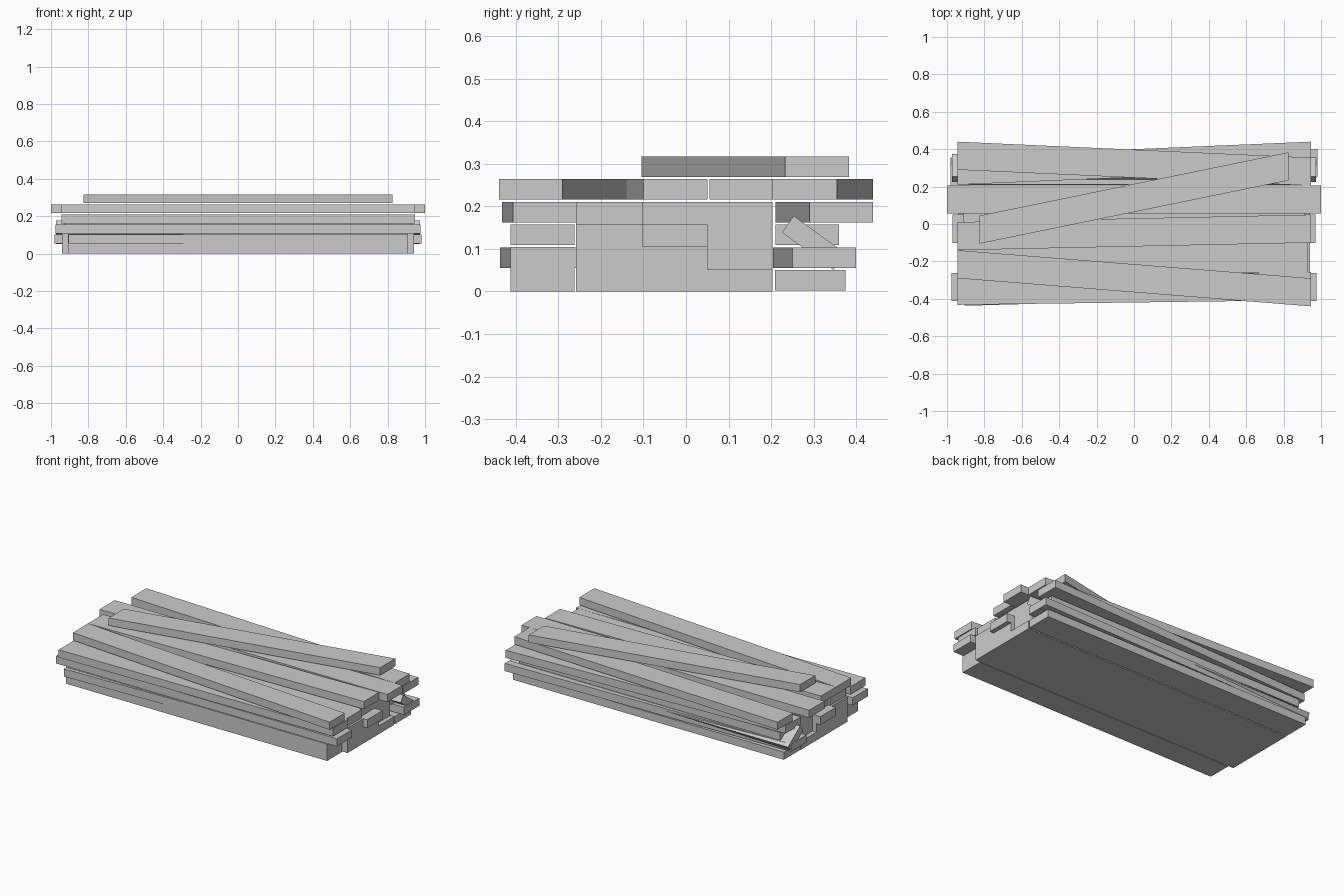
import bpy
import bmesh
from math import radians
from mathutils import Matrix

cube = bpy.data.objects.get("Cube")
if cube:
    bpy.data.objects.remove(cube, do_unlink=True)

GREY = (0.6, 0.6, 0.6, 1)
wood = bpy.data.materials.new("weathered grey")
wood.use_nodes = True
wood.diffuse_color = GREY
wood.node_tree.nodes["Principled BSDF"].inputs["Base Color"].default_value = GREY

WIDTH = 0.15
THICK = 0.048


def plank(name, half, y_left, y_right, z, width=WIDTH, thick=THICK, tilt=0):
    """Board along x; y_left / y_right are centre lines at the -x / +x ends."""
    bm = bmesh.new()
    bmesh.ops.create_cube(bm, size=1)
    bmesh.ops.scale(bm, vec=(2 * half, width, thick), verts=bm.verts)
    bmesh.ops.rotate(bm, matrix=Matrix.Rotation(radians(tilt), 3, 'X'), verts=bm.verts)
    # skew the board so that its ends stay square to the pile
    for v in bm.verts:
        v.co.y += y_left if v.co.x < 0 else y_right
        v.co.z += z
    mesh = bpy.data.meshes.new(name)
    bm.to_mesh(mesh)
    bm.free()
    mesh.materials.append(wood)
    obj = bpy.data.objects.new(name, mesh)
    bpy.context.collection.objects.link(obj)


def layer(n):
    """Centre height of the n-th layer of boards."""
    return 0.026 + 0.0535 * n


def block(name, half, y0, y1, z0, z1):
    """Boards packed tight together."""
    plank(name, half, (y0 + y1) / 2, (y0 + y1) / 2, (z0 + z1) / 2, y1 - y0, z1 - z0)


# front stack
block("front_bottom_boards", 0.908, -0.412, -0.262, 0, 0.105)
plank("front_skewed_board", 0.905, -0.362, -0.312, layer(1))
plank("front_third_board", 0.975, -0.337, -0.337, layer(2))
plank("front_fourth_board", 0.945, -0.357, -0.332, layer(3))

# tightly packed middle
block("middle_base_front", 0.942, -0.258, -0.102, 0, 0.157)
block("middle_base_centre", 0.942, -0.102, 0.05, 0, 0.105)
block("middle_base_back", 0.942, 0.05, 0.203, 0, 0.052)
block("middle_long_board", 0.97, -0.102, 0.05, 0.105, 0.157)
block("middle_back_boards", 0.915, 0.05, 0.203, 0.052, 0.21)
block("middle_upper_centre", 0.915, -0.102, 0.05, 0.157, 0.21)
block("middle_upper_front", 0.93, -0.258, -0.102, 0.157, 0.21)

# back stack
plank("back_bottom_board", 0.942, 0.292, 0.292, layer(0), 0.165)
plank("back_second_board", 0.98, 0.28, 0.325, layer(1))
plank("back_third_board", 0.905, 0.285, 0.285, layer(2))
plank("back_fourth_board", 0.945, 0.285, 0.365, layer(3))
plank("fallen_board", 0.972, 0.3, 0.3, 0.114, tilt=-36)

# loose upper layer
plank("upper_front_board", 0.945, -0.215, -0.365, layer(4))
plank("upper_centre_board", 0.945, -0.065, -0.025, layer(4))
plank("upper_straight_board", 1.0, 0.13, 0.13, layer(4))
plank("upper_back_board", 0.945, 0.365, 0.28, layer(4))

# single board on top
plank("top_board", 0.825, -0.03, 0.308, layer(5))
